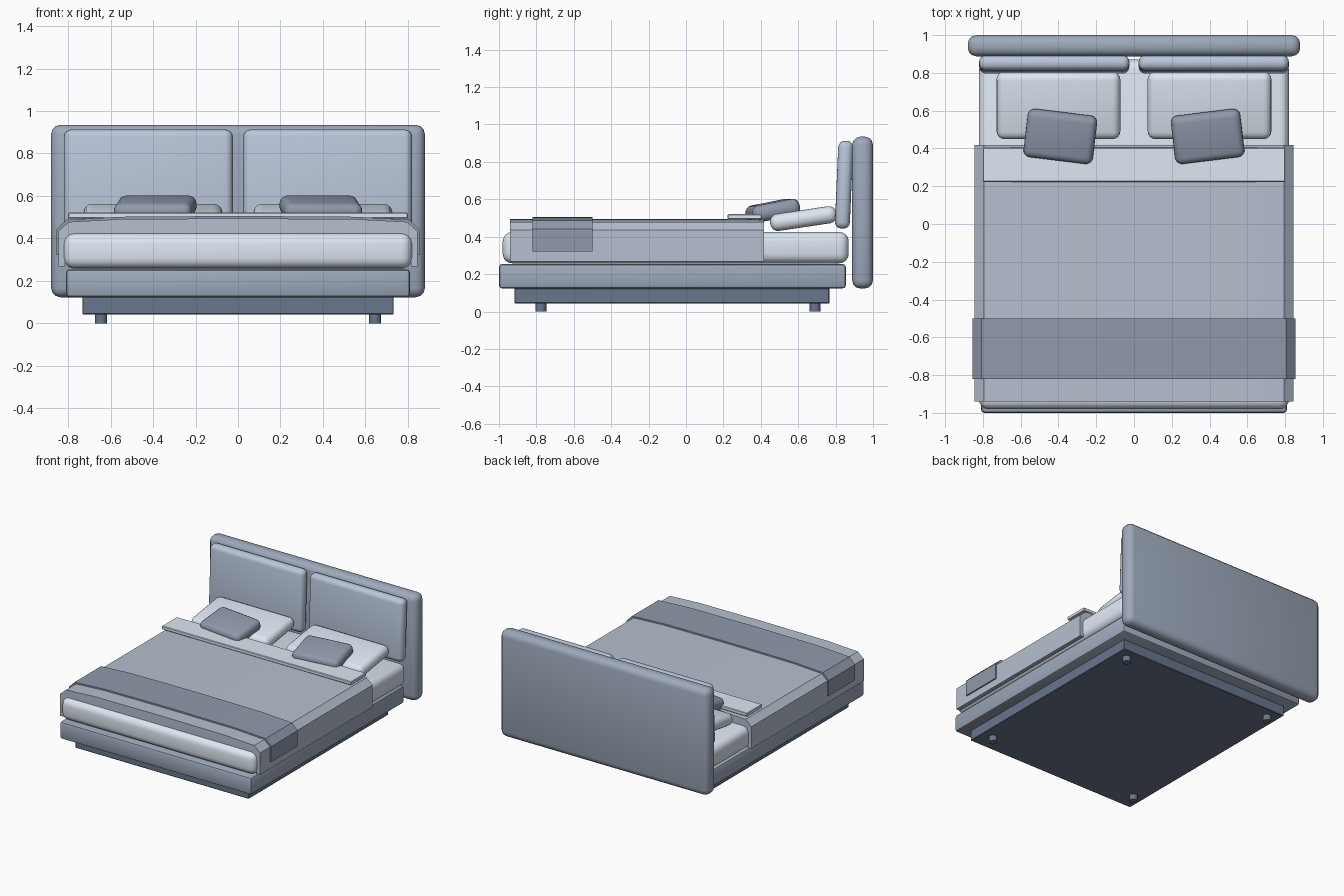
import bpy, bmesh
from math import radians
from mathutils import Euler

if "Cube" in bpy.data.objects:
    bpy.data.objects.remove(bpy.data.objects["Cube"])


def material(name, rgb):
    mat = bpy.data.materials.new(name)
    mat.diffuse_color = (*rgb, 1)
    mat.use_nodes = True
    mat.node_tree.nodes["Principled BSDF"].inputs["Base Color"].default_value = mat.diffuse_color
    return mat


# Slate blue fabrics, light to dark
LINEN = material("pale_linen", (0.73, 0.80, 0.89))
PANEL = material("panel_fabric", (0.49, 0.57, 0.71))
COVER = material("duvet_fabric", (0.47, 0.53, 0.63))
FRAME = material("frame_fabric", (0.34, 0.40, 0.50))
ACCENT = material("accent_fabric", (0.28, 0.32, 0.41))
DARK = material("dark_base", (0.14, 0.18, 0.27))


def finish(name, bm, mat, loc=(0, 0, 0), rot=(0, 0, 0), angle=35):
    bmesh.ops.recalc_face_normals(bm, faces=bm.faces)
    me = bpy.data.meshes.new(name)
    bm.to_mesh(me)
    bm.free()
    me.materials.append(mat)
    ob = bpy.data.objects.new(name, me)
    bpy.context.collection.objects.link(ob)
    ob.location = loc
    ob.rotation_euler = Euler([radians(a) for a in rot])
    bpy.ops.object.select_all(action='DESELECT')
    ob.select_set(True)
    bpy.context.view_layer.objects.active = ob
    bpy.ops.object.shade_smooth_by_angle(angle=radians(angle))
    return ob


def box(name, mat, size, loc, bevel=0.0, segments=3, rot=(0, 0, 0)):
    bm = bmesh.new()
    bmesh.ops.create_cube(bm, size=1)
    bmesh.ops.scale(bm, vec=size, verts=bm.verts)
    if bevel:
        bmesh.ops.bevel(bm, geom=bm.edges[:], offset=bevel, segments=segments,
                        profile=0.5, affect='EDGES')
    return finish(name, bm, mat, loc, rot)


def span_box(name, mat, x, y, z, bevel=0.0, segments=3):
    size = (x[1] - x[0], y[1] - y[0], z[1] - z[0])
    loc = ((x[0] + x[1]) / 2, (y[0] + y[1]) / 2, (z[0] + z[1]) / 2)
    return box(name, mat, size, loc, bevel, segments)


def draped(name, mat, outer, inner, y0, y1):
    # half profiles run from the hem to the middle; mirror, then sweep along y
    def full(half):
        return half + [(-x, z) for x, z in reversed(half) if x > 0]
    o, i = full(outer), full(inner)
    bm = bmesh.new()
    rings = [[[bm.verts.new((x, y, z)) for x, z in p] for p in (o, i)]
             for y in (y0, y1)]
    (oa, ia), (ob_, ib) = rings
    for k in range(len(o) - 1):
        for a, b in ((oa, ob_), (ia, ib), (oa, ia), (ob_, ib)):
            bm.faces.new((a[k], a[k + 1], b[k + 1], b[k]))
    for k in (0, -1):
        bm.faces.new((oa[k], ob_[k], ib[k], ia[k]))
    return finish(name, bm, mat, angle=25)


# Frame
span_box("headboard", FRAME, (-0.88, 0.88), (0.888, 1.0), (0.123, 0.935), 0.045, 3)
span_box("bed_base", FRAME, (-0.81, 0.81), (-1.0, 0.855), (0.123, 0.255), 0.018, 2)
span_box("plinth", DARK, (-0.733, 0.733), (-0.917, 0.767), (0.043, 0.125), 0.004, 1)
span_box("mattress", LINEN, (-0.82, 0.82), (-0.98, 0.87), (0.258, 0.425), 0.05, 4)

# Feet
for sx, side in ((-1, "left"), (1, "right")):
    for y, end in ((-0.775, "front"), (0.69, "back")):
        bm = bmesh.new()
        bmesh.ops.create_cone(bm, cap_ends=True, segments=20, radius1=0.029,
                              radius2=0.029, depth=0.05)
        finish(f"{end}_{side}_foot", bm, DARK, (sx * 0.645, y, 0.025))

# Duvet, folded top edge and throw
draped("duvet", COVER,
       [(0.845, 0.267), (0.845, 0.435), (0.795, 0.478), (0.55, 0.491), (0, 0.494)],
       [(0.815, 0.267), (0.815, 0.38), (0.77, 0.42), (0.55, 0.42), (0, 0.42)],
       -0.94, 0.418)
span_box("duvet_fold", LINEN, (-0.80, 0.80), (0.223, 0.404), (0.494, 0.521), 0.004, 1)
draped("throw", ACCENT,
       [(0.855, 0.322), (0.855, 0.44), (0.807, 0.488), (0.55, 0.502), (0, 0.506)],
       [(0.842, 0.322), (0.842, 0.433), (0.797, 0.475), (0.55, 0.489), (0, 0.492)],
       -0.82, -0.50)

# Headboard cushions, pillows and small scatter cushions on both sides
for s, side in ((-1, "left"), (1, "right")):
    box(f"{side}_headboard_cushion", PANEL, (0.795, 0.08, 0.47),
        (s * 0.422, 0.845, 0.678), 0.035, 4, rot=(-2.5, 0, 0))
    box(f"{side}_pillow", LINEN, (0.655, 0.36, 0.092),
        (s * 0.4, 0.628, 0.497), 0.042, 4, rot=(8.5, 0, 0))
    box(f"{side}_scatter_cushion", ACCENT, (0.37, 0.26, 0.09),
        (s * 0.39, 0.464, 0.54), 0.038, 4, rot=(11, 0, s * 7))
